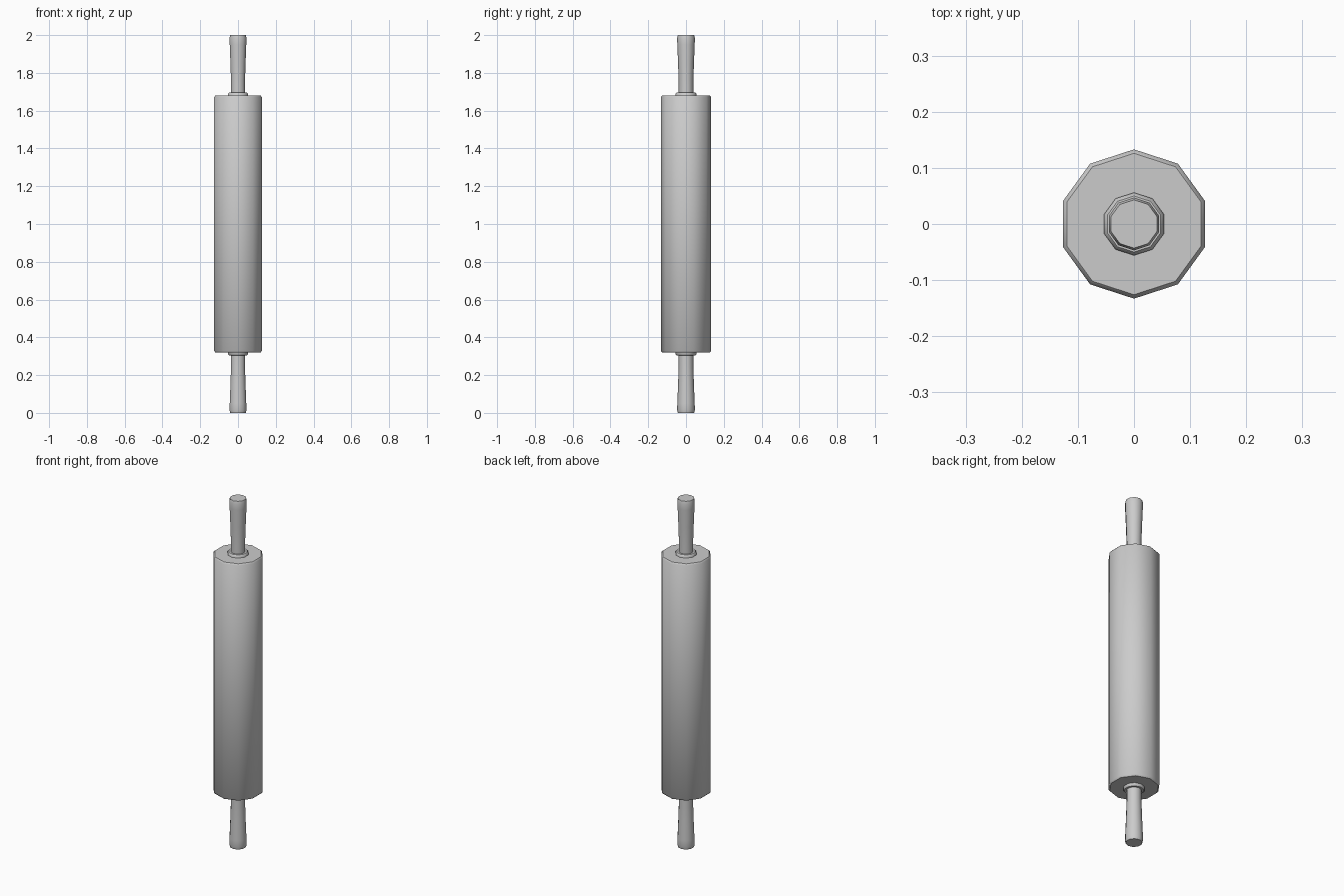
import bpy
import bmesh
from math import cos, sin, pi, radians

cube = bpy.data.objects.get("Cube")
if cube:
    bpy.data.objects.remove(cube, do_unlink=True)

SIDES = 10
MIDDLE = 1.0

grey = bpy.data.materials.new("plain grey")
grey.use_nodes = True
colour = (0.6, 0.6, 0.6, 1)
grey.diffuse_color = colour
grey.node_tree.nodes["Principled BSDF"].inputs["Base Color"].default_value = colour


def lathe(name, profile, flip=False):
    """Turn a (radius, height above middle) profile into a capped ten-sided solid."""
    bm = bmesh.new()
    side = -1 if flip else 1
    rings = []
    for r, h in profile:
        angles = [pi / 2 + 2 * pi * i / SIDES for i in range(SIDES)]
        rings.append([bm.verts.new((r * cos(a), r * sin(a), MIDDLE + side * h)) for a in angles])
    for low, high in zip(rings, rings[1:]):
        for i in range(SIDES):
            j = (i + 1) % SIDES
            bm.faces.new((low[i], low[j], high[j], high[i]))
    bm.faces.new(rings[0])
    bm.faces.new(rings[-1])
    bmesh.ops.recalc_face_normals(bm, faces=bm.faces)
    mesh = bpy.data.meshes.new(name)
    bm.to_mesh(mesh)
    bm.free()
    mesh.materials.append(grey)
    obj = bpy.data.objects.new(name, mesh)
    bpy.context.collection.objects.link(obj)
    bpy.ops.object.select_all(action='DESELECT')
    obj.select_set(True)
    bpy.context.view_layer.objects.active = obj
    bpy.ops.object.shade_smooth_by_angle(angle=radians(40))


# Roller with a narrow softened rim
lathe("roller", [(0.126, -0.68), (0.133, -0.672), (0.133, 0.672), (0.126, 0.68)])

# Collar and flared handle at each end
collar = [(0.056, 0.675), (0.056, 0.688), (0.05, 0.695)]
handle = [(0.039, 0.67), (0.039, 0.76), (0.042, 0.85), (0.046, 0.95),
          (0.047, 0.985), (0.043, 1.0)]
for end, flip in (("top", False), ("bottom", True)):
    lathe(end + "_collar", collar, flip)
    lathe(end + "_handle", handle, flip)
